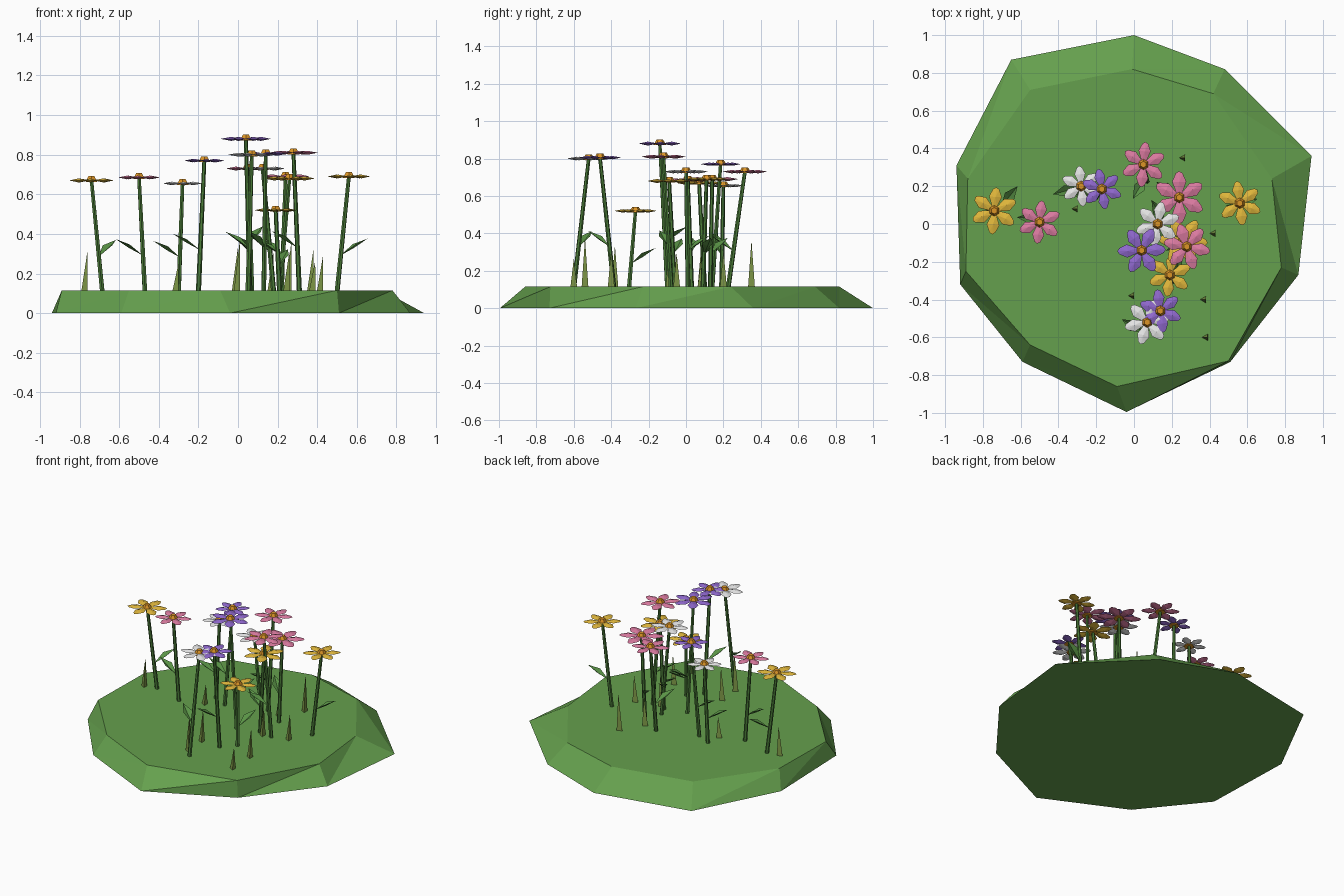
import bpy, bmesh, math, random
from mathutils import Vector, Matrix

random.seed(4)
if "Cube" in bpy.data.objects:
    bpy.data.objects.remove(bpy.data.objects["Cube"])


def material(name, rgb):
    m = bpy.data.materials.new(name)
    m.use_nodes = True
    m.diffuse_color = (*rgb, 1)
    m.node_tree.nodes["Principled BSDF"].inputs["Base Color"].default_value = (*rgb, 1)
    return m


MATS = {
    "ground": material("ground green", (.13, .35, .075)),
    "stem": material("stem green", (.07, .2, .04)),
    "leaf": material("leaf green", (.1, .29, .06)),
    "grass": material("grass olive", (.2, .3, .06)),
    "center": material("center orange", (.72, .3, .02)),
    "yellow": material("petal yellow", (.76, .48, .045)),
    "pink": material("petal pink", (.72, .2, .36)),
    "white": material("petal white", (.82, .82, .82)),
    "violet": material("petal violet", (.28, .14, .62)),
}


def finish(name, bm, mat):
    bmesh.ops.recalc_face_normals(bm, faces=bm.faces)
    me = bpy.data.meshes.new(name)
    bm.to_mesh(me)
    bm.free()
    me.materials.append(MATS[mat])
    ob = bpy.data.objects.new(name, me)
    bpy.context.collection.objects.link(ob)
    return ob


def cone(name, mat, start, end, r1, r2, sides):
    """Tapered prism running from start to end."""
    start, end = Vector(start), Vector(end)
    axis = end - start
    turn = axis.to_track_quat("Z", "Y").to_matrix().to_4x4()
    bm = bmesh.new()
    bmesh.ops.create_cone(bm, cap_ends=True, segments=sides, radius1=r1, radius2=r2,
                          depth=axis.length,
                          matrix=Matrix.Translation((start + end) / 2) @ turn)
    return finish(name, bm, mat)


# Ground mound: irregular ten-sided slab with sloping rim
TOP = .115
lower = [(0, 1), (.48, .82), (.94, .36), (.87, -.27), (.51, -.73),
         (-.04, -.995), (-.59, -.73), (-.92, -.32), (-.94, .31), (-.65, .87)]
upper = [(-.01, .82), (.42, .69), (.73, .24), (.78, -.23), (.5, -.725),
         (-.09, -.86), (-.55, -.64), (-.89, -.25), (-.88, .24), (-.55, .71)]
bm = bmesh.new()
low = [bm.verts.new((x, y, 0)) for x, y in lower]
high = [bm.verts.new((x, y, TOP)) for x, y in upper]
bm.faces.new(low)
bm.faces.new(high)
for i in range(len(low)):
    j = (i + 1) % len(low)
    bm.faces.new((low[i], low[j], high[i]))
    bm.faces.new((low[j], high[j], high[i]))
finish("ground", bm, "ground")


def petals(name, mat, center, radius):
    """Six faceted petals, widest towards the tip."""
    bm = bmesh.new()
    phase = random.uniform(0, math.tau)
    outline = [(.15, -.1), (.6, -.27), (.92, -.13), (1, 0), (.92, .13), (.6, .27), (.15, .1)]
    for k in range(6):
        place = (Matrix.Translation(center) @ Matrix.Rotation(phase + k * math.tau / 6, 4, "Z")
                 @ Matrix.Scale(radius, 4))
        rim = [bm.verts.new(place @ Vector((x, y, 0))) for x, y in outline]
        crown = bm.verts.new(place @ Vector((.58, 0, .08)))
        belly = bm.verts.new(place @ Vector((.58, 0, -.08)))
        for a, b in zip(rim, rim[1:] + rim[:1]):
            bm.faces.new((a, b, crown))
            bm.faces.new((b, a, belly))
    finish(name, bm, mat)


def leaf(name, root, angle, length=.14):
    """Folded pointed leaf rising away from the stem."""
    bm = bmesh.new()
    place = Matrix.Translation(root) @ Matrix.Rotation(math.radians(angle), 4, "Z")
    points = [(0, 0, 0), (.5, -.22, .4), (1, 0, .6), (.5, .22, .4), (.5, 0, .27)]
    v = [bm.verts.new(place @ (Vector(p) * length)) for p in points]
    for a, b in ((0, 1), (1, 2), (2, 3), (3, 0)):
        bm.faces.new((v[a], v[b], v[4]))
    finish(name, bm, "leaf")


# Flowers by colour: head x, y, z, petal radius, stem foot x, y, leaf direction
flowers = {
    "yellow": [(-.74, .07, .67, .125, -.685, .1, 52), (.56, .11, .69, .118, .5, .09, 15),
               (.19, -.27, .52, .115, .21, -.305, 70), (.26, -.09, .68, .13, .21, -.06, 160)],
    "pink": [(-.5, .01, .685, .115, -.47, .03, 175), (.05, .315, .73, .12, .07, .225, 240),
             (.24, .14, .69, .14, .22, .13, 140), (.28, -.12, .81, .125, .31, -.08, 200)],
    "white": [(-.28, .2, .655, .108, -.3, .19, 195), (.125, 0, .73, .12, .18, .01, 120),
              (.07, -.52, .8, .122, .05, -.6, 150)],
    "violet": [(-.17, .185, .77, .108, -.2, .14, 180), (.04, -.14, .88, .128, .06, -.1, 60),
               (.14, -.46, .805, .115, .13, -.385, 235)],
}
for colour, rows in flowers.items():
    for n, (x, y, z, radius, fx, fy, angle) in enumerate(rows, 1):
        tag = f"{colour}_flower_{n}"
        head, foot = Vector((x, y, z)), Vector((fx, fy, TOP - .01))
        cone(tag + "_stem", "stem", foot, head, .013, .01, 6)
        petals(tag + "_petals", colour, head, radius)
        cone(tag + "_center", "center", head - Vector((0, 0, .008)),
             head + Vector((0, 0, .022)), .034, .017, 6)
        leaf(tag + "_leaf", foot.lerp(head, .32), angle)

# Grass blades: x, y, height
blades = [(.26, .35, .25), (.42, -.05, .18), (.37, -.4, .2), (.38, -.6, .15), (-.01, -.38, .22),
          (-.31, .08, .14), (-.77, .08, .2), (.0, -.54, .26), (.25, -.09, .2), (.17, .2, .2)]
for n, (x, y, height) in enumerate(blades, 1):
    cone(f"grass_blade_{n}", "grass", (x, y, TOP - .005), (x + .01, y, TOP + height), .021, 0, 3)
